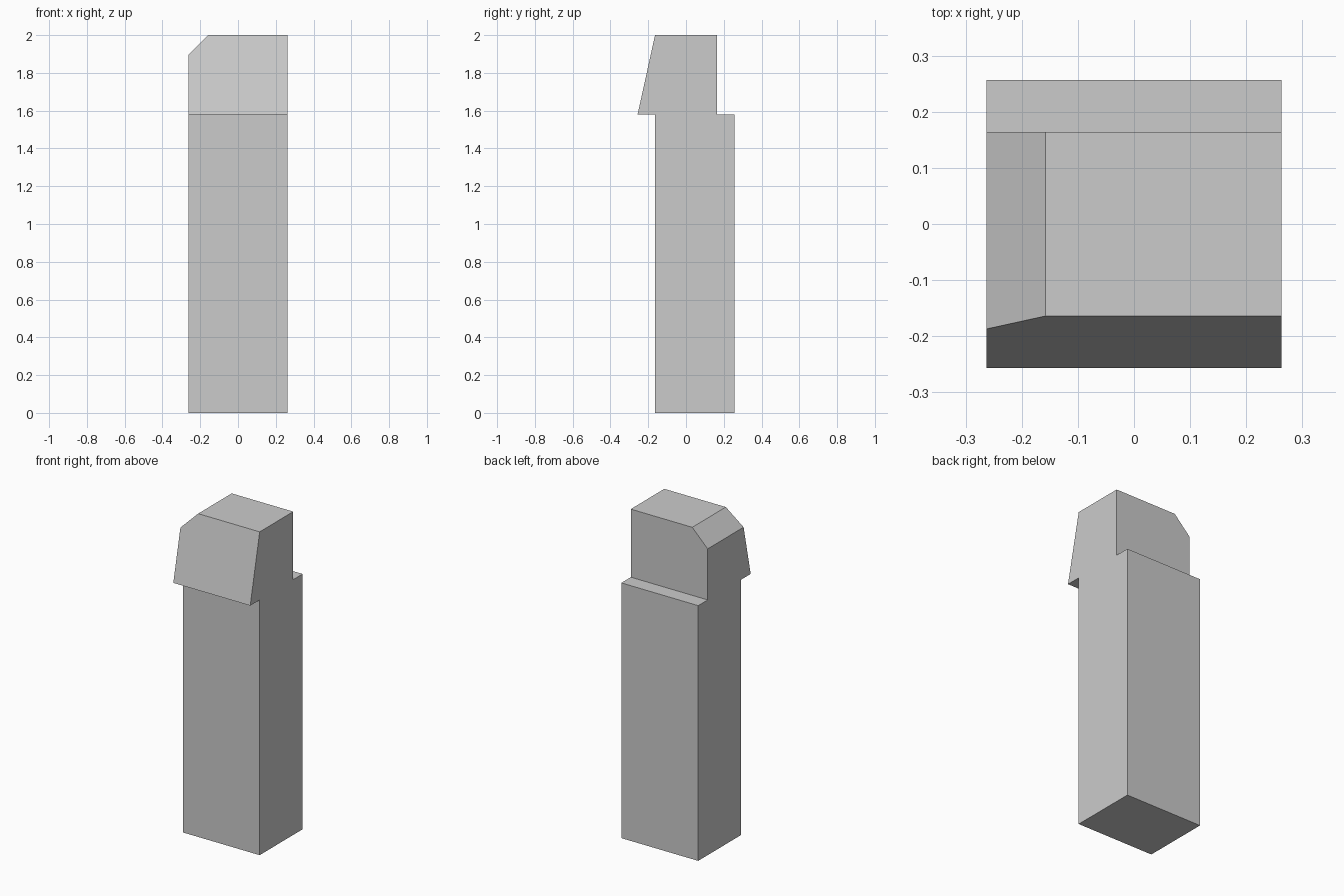
import bpy, bmesh

if "Cube" in bpy.data.objects:
    bpy.data.objects.remove(bpy.data.objects["Cube"])

U = 2 / 19                      # modelling step: the post is 19 steps tall
HALF_W = 2.5 * U                # half width in x
SHOULDER = 15 * U               # height where the head starts
OUT, IN = 0.2565, 0.164         # outer and inner depth in y

# side profile (y, z): shaft with rear ledge, head with sloped overhanging front
profile = [(-IN, 0), (OUT, 0), (OUT, SHOULDER), (IN, SHOULDER), (IN, 2),
           (-IN, 2), (-OUT, SHOULDER), (-IN, SHOULDER)]

bm = bmesh.new()
side = bm.faces.new([bm.verts.new((-HALF_W, y, z)) for y, z in profile])
ext = bmesh.ops.extrude_face_region(bm, geom=[side], use_keep_orig=True)
bmesh.ops.translate(bm, vec=(2 * HALF_W, 0, 0),
                    verts=[v for v in ext["geom"] if isinstance(v, bmesh.types.BMVert)])

# chamfer along the top left edge
cut = bmesh.ops.bisect_plane(bm, geom=bm.verts[:] + bm.edges[:] + bm.faces[:],
                             plane_co=(-HALF_W + U, 0, 2), plane_no=(-1, 0, 1),
                             clear_outer=True)
bmesh.ops.holes_fill(bm, edges=[e for e in bm.edges if e.is_boundary], sides=0)
bmesh.ops.recalc_face_normals(bm, faces=bm.faces[:])

mesh = bpy.data.meshes.new("post")
bm.to_mesh(mesh)
bm.free()
bpy.context.collection.objects.link(bpy.data.objects.new("post", mesh))
